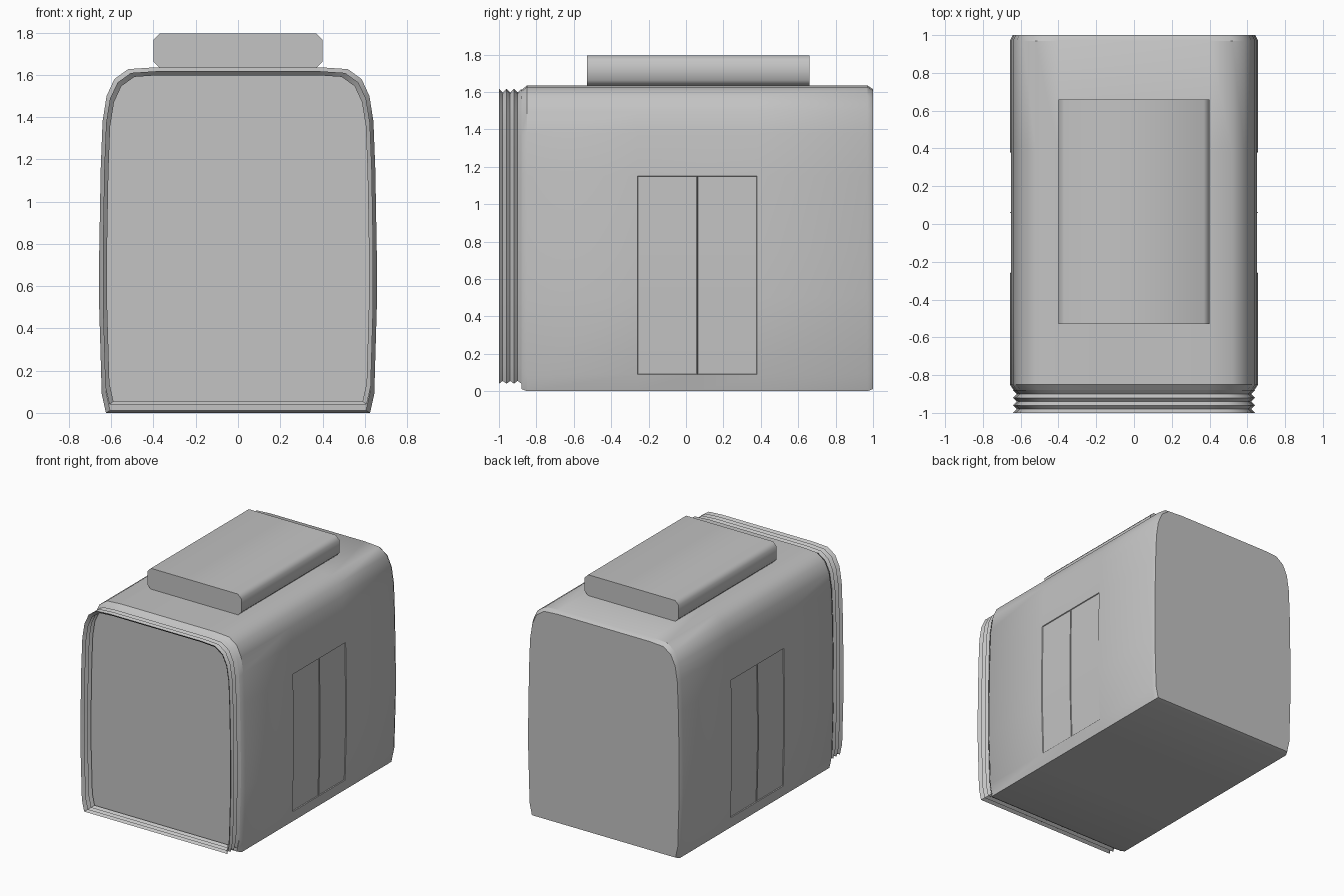
import bpy
import bmesh

cube = bpy.data.objects.get("Cube")
if cube:
    bpy.data.objects.remove(cube)

grey = bpy.data.materials.new("plain grey")
grey.use_nodes = True
colour = (0.55, 0.55, 0.55, 1)
grey.diffuse_color = colour
grey.node_tree.nodes["Principled BSDF"].inputs["Base Color"].default_value = colour

WIDE, HIGH = 0.657, 1.635
# Half cross-section of the carriage, from the sill up to the roof
HALF = [(0.625, 0), (0.645, 0.09), (0.657, 0.5), (0.657, 0.75), (0.65, 1.15),
        (0.641, 1.38), (0.622, 1.5), (0.585, 1.58), (0.52, 1.627), (0.4, 1.635)]
SECTION = HALF + [(-x, z) for x, z in reversed(HALF)]


def fit_section(half_width, low, high):
    """Scale the carriage section to a half width and height range."""
    return [(x * half_width / WIDE, low + z / HIGH * (high - low)) for x, z in SECTION]


def loft(rings, capped=True):
    """Join rings given as (y, points) into a tube along y."""
    bm = bmesh.new()
    loops = [[bm.verts.new((x, y, z)) for x, z in points] for y, points in rings]
    count = len(loops[0])
    for a, b in zip(loops, loops[1:]):
        for i in range(count):
            j = (i + 1) % count
            bm.faces.new((a[i], a[j], b[j], b[i]))
    if capped:
        bm.faces.new(loops[0])
        bm.faces.new(loops[-1])
    bmesh.ops.recalc_face_normals(bm, faces=bm.faces[:])
    return bm


def finish(bm, name, angle=0.6):
    mesh = bpy.data.meshes.new(name)
    bm.to_mesh(mesh)
    bm.free()
    mesh.materials.append(grey)
    obj = bpy.data.objects.new(name, mesh)
    bpy.context.collection.objects.link(obj)
    bpy.ops.object.select_all(action="DESELECT")
    obj.select_set(True)
    bpy.context.view_layer.objects.active = obj
    bpy.ops.object.shade_smooth_by_angle(angle=angle)
    return obj


# Carriage body with eased ends and recessed double doors on both sides
DOOR_EDGES = [-0.26, 0.06, 0.38]
full = fit_section(WIDE, 0, HIGH)
rings = [(-0.88, fit_section(0.637, 0.012, 1.61)), (-0.85, full)]
rings += [(y, full) for y in DOOR_EDGES]
rings += [(0.97, full), (1, fit_section(0.642, 0.012, 1.615))]
body = loft(rings)
for side in (-1, 1):
    for start, end in zip(DOOR_EDGES, DOOR_EDGES[1:]):
        leaf = []
        for face in body.faces:
            c = face.calc_center_median()
            if c.x * side > 0.6 and start < c.y < end and 0.09 < c.z < 1.15:
                leaf.append(face)
        bmesh.ops.inset_region(body, faces=leaf, thickness=0.003, depth=-0.006,
                               use_even_offset=True, use_boundary=True)
finish(body, "carriage_body")

# Open folded gangway at the front
folds = []
for i in range(7):
    size = (0.64, 0.04, 1.617) if i % 2 == 0 else (0.62, 0.055, 1.598)
    folds.append((-1 + i * 0.02, fit_section(*size)))
finish(loft(folds, capped=False), "gangway_bellows")

# Roof unit with chamfered long edges
w, low, high, c = 0.4, 1.633, 1.795, 0.03
half = [(w - c, low), (w, low + c), (w, high - c), (w - c, high)]
outline = half + [(-x, z) for x, z in reversed(half)]
finish(loft([(-0.53, outline), (0.66, outline)]), "roof_unit", angle=0.9)
